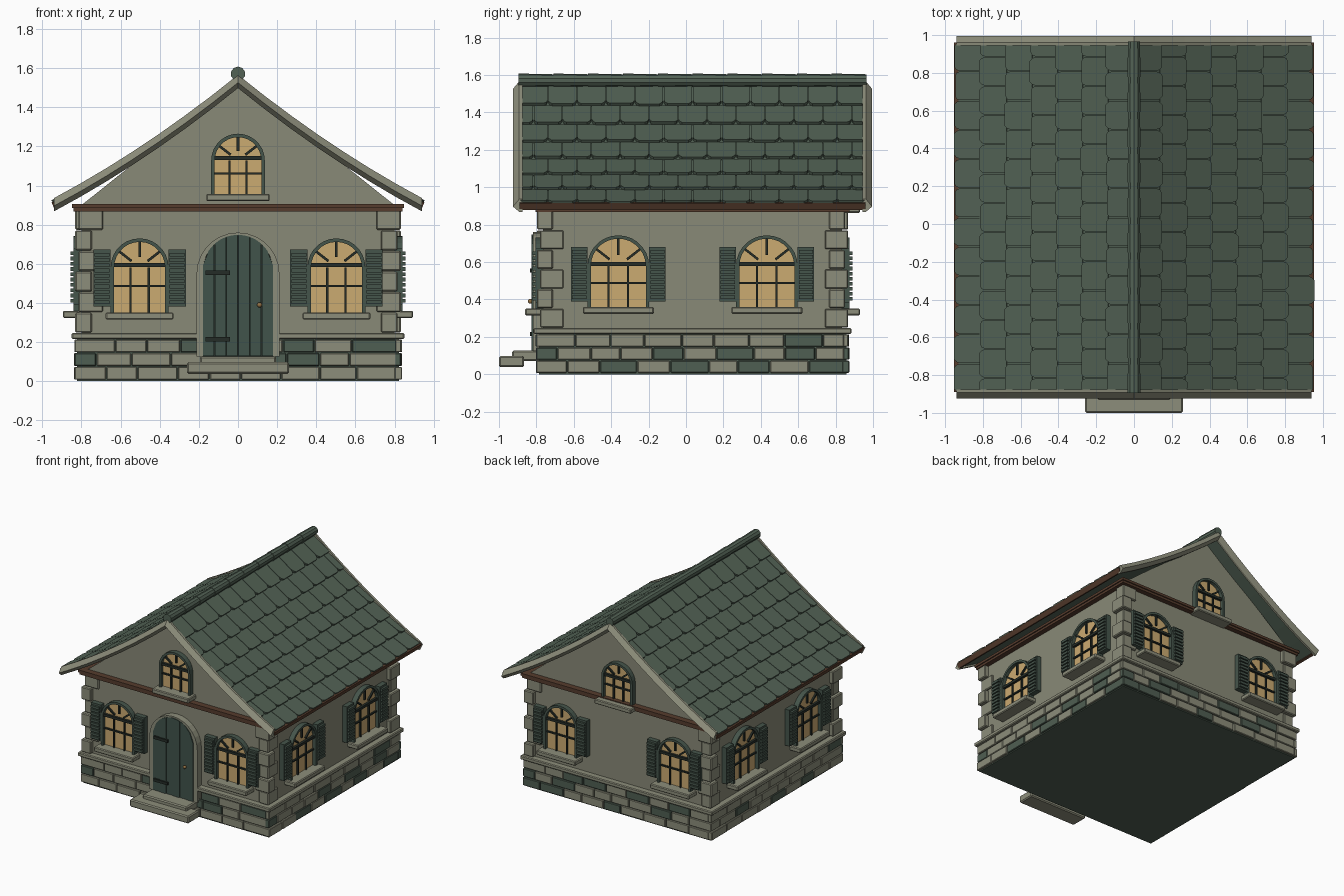
import bpy, bmesh, math, random
from mathutils import Matrix, Vector

if "Cube" in bpy.data.objects:
    bpy.data.objects.remove(bpy.data.objects["Cube"])
random.seed(4)
CY = 0.035          # centre of the square house along y
WALL = 0.80         # half width of the walls


def material(name, *rgb):
    m = bpy.data.materials.new(name)
    m.use_nodes = True
    m.diffuse_color = (*rgb, 1)
    m.node_tree.nodes["Principled BSDF"].inputs["Base Color"].default_value = (*rgb, 1)
    return m


STONE = material("stone", 0.265, 0.268, 0.197)
PLASTER = material("plaster", 0.25, 0.253, 0.184)
MOSS = material("mossy_stone", 0.078, 0.112, 0.084)
ROOF = material("roof_green", 0.085, 0.122, 0.09)
DOOR = material("door_green", 0.052, 0.087, 0.07)
SHUTTER = material("shutter_green", 0.06, 0.09, 0.07)
DARK = material("dark_iron", 0.018, 0.025, 0.02)
GLASS = material("warm_glass", 0.60, 0.405, 0.165)
WOOD = material("brown_wood", 0.092, 0.045, 0.026)
BRASS = material("brass", 0.30, 0.17, 0.06)


class Part:
    """Collects prisms in facade space: u across, z up, d outward from the centre."""

    def __init__(self, name, *mats, side=0, bevel=0):
        self.bm, self.name, self.mats, self.side, self.bevel = bmesh.new(), name, mats, side, bevel

    def skin(self, rings, mat=0):
        """Join equal rings of points into a closed solid."""
        rings = [[self.bm.verts.new(c) for c in ring] for ring in rings]
        n = len(rings[0])
        faces = [self.bm.faces.new(rings[0]), self.bm.faces.new(rings[-1])]
        for a, b in zip(rings, rings[1:]):
            faces += [self.bm.faces.new((a[i], a[(i + 1) % n], b[(i + 1) % n], b[i])) for i in range(n)]
        for f in faces:
            f.material_index = mat

    def prism(self, pts, d0, d1, mat=0):
        self.skin([[(u, -d, z) for u, z in pts] for d in (d0, d1)], mat)

    def box(self, u0, u1, z0, z1, d0, d1, mat=0):
        self.prism([(u0, z0), (u1, z0), (u1, z1), (u0, z1)], d0, d1, mat)

    def bar(self, a, b, w, d0, d1):
        a, b = Vector(a), Vector(b)
        t = (b - a).normalized() * w / 2
        n = Vector((-t.y, t.x))
        self.prism([a + n, a - n, b - n, b + n], d0, d1)

    def band(self, outer, inner, d0, d1):
        for i in range(len(outer) - 1):
            self.prism([outer[i], outer[i + 1], inner[i + 1], inner[i]], d0, d1)

    def finish(self):
        bmesh.ops.recalc_face_normals(self.bm, faces=self.bm.faces)
        self.bm.transform(Matrix.Translation((0, CY, 0)) @ Matrix.Rotation(self.side * math.pi / 2, 4, 'Z'))
        me = bpy.data.meshes.new(self.name)
        self.bm.to_mesh(me)
        self.bm.free()
        ob = bpy.data.objects.new(self.name, me)
        bpy.context.collection.objects.link(ob)
        for m in self.mats:
            me.materials.append(m)
        if self.bevel:
            mod = ob.modifiers.new("soft_edges", 'BEVEL')
            mod.width, mod.segments = self.bevel, 1


def arch(c, r, bottom, spring, n=14):
    curve = [(c + r * math.cos(math.pi * i / n), spring + r * math.sin(math.pi * i / n)) for i in range(n + 1)]
    return [(c + r, bottom)] + curve + [(c - r, bottom)]


def window(label, side, c, r, bottom, spring, shutters=True):
    """Arched window with frame, glass, bars, sill and optional shutters."""
    ri = r - 0.018
    p = Part(label + "_glass", GLASS, side=side)
    p.prism(arch(c, ri + 0.004, bottom, spring), WALL - 0.02, WALL + 0.012)
    p.finish()
    p = Part(label + "_frame", SHUTTER, side=side)
    p.band(arch(c, r, bottom, spring), arch(c, ri, bottom, spring), WALL - 0.02, WALL + 0.04)
    p.finish()
    p = Part(label + "_bars", DARK, side=side)
    d0, d1 = WALL, WALL + 0.025
    p.bar((c - ri, spring + 0.012), (c + ri, spring + 0.012), 0.02, d0, d1 + 0.006)
    mid = (bottom + spring) / 2 + 0.02
    p.bar((c - ri, mid), (c + ri, mid), 0.011, d0, d1)
    for s in (-1, 1):
        p.bar((c + s * ri * 0.36, bottom), (c + s * ri * 0.36, spring), 0.011, d0, d1)
    for a in (38, 90, 142):
        v = Vector((math.cos(math.radians(a)), math.sin(math.radians(a))))
        o = Vector((c, spring))
        p.bar(o + v * ri * 0.4, o + v * ri, 0.013, d0, d1)
    p.finish()
    p = Part(label + "_sill", STONE, side=side, bevel=0.006)
    p.box(c - r - 0.025, c + r + 0.025, bottom - 0.037, bottom, WALL - 0.02, WALL + 0.095)
    p.finish()
    if not shutters:
        return
    p = Part(label + "_shutters", SHUTTER, side=side)
    z0, z1 = bottom + 0.03, bottom + 0.32
    for s in (-1, 1):
        a, b = sorted((c + s * r, c + s * (r + 0.088)))
        p.box(a, b, z0, z1, WALL - 0.01, WALL + 0.04)
        for i in range(10):
            z = z0 + 0.012 + i * 0.027
            p.box(a + 0.006, b - 0.006, z, z + 0.019, WALL, WALL + 0.056)
    p.finish()


# Solid base, walls and gable
p = Part("foundation_core", MOSS)
p.box(-0.822, 0.822, 0, 0.22, -0.822, 0.822)
p.finish()
p = Part("walls", PLASTER)
p.box(-WALL, WALL, 0.2, 0.9, -WALL, WALL)
p.prism([(-WALL, 0.9), (WALL, 0.9), (0.53, 1.115), (0, 1.515), (-0.53, 1.115)], -WALL, WALL)
p.finish()

# Foundation bricks, ledge, corner blocks and wooden band on each side
for side in range(4):
    p = Part("foundation_bricks", STONE, MOSS, side=side, bevel=0.004)
    for row in range(3):
        u, z = -0.835, 0.008 + row * 0.07
        first = True
        while u < 0.814:
            w = random.uniform(0.15, 0.21) * (0.6 if first and row % 2 else 1)
            e = 0.814 if u + w > 0.73 else u + w
            p.box(u, e - 0.005, z, z + 0.065, 0.8, 0.835 + random.uniform(-0.004, 0.004), int(random.random() < 0.2))
            u, first = e, False
    p.finish()
    p = Part("foundation_ledge", STONE, side=side, bevel=0.006)
    for a, b in ([(-0.85, -0.2), (0.2, 0.85)] if side == 0 else [(-0.85, 0.85)]):
        p.box(a, b, 0.215, 0.247, 0.79, 0.85)
    p.finish()
    p = Part("corner_blocks", STONE, side=side, bevel=0.006)
    for i in range(6):
        z = 0.247 + i * 0.105
        wide = (i + side) % 2
        out = 0.832 if wide else 0.815
        # each block wraps its corner, long on alternating walls
        la, lb = (0.125, 0.085) if wide else (0.085, 0.125)
        p.box(out - la, out, z + 0.002, z + 0.103, out - lb, out)
    p.finish()
    p = Part("wall_band", WOOD, side=side)
    p.box(-0.84, 0.84, 0.868, 0.888, 0.78, 0.84)
    p.box(-0.848, 0.848, 0.886, 0.906, 0.78, 0.848)
    p.finish()

# Windows
for s in (-1, 1):
    window("front_window", 0, s * 0.503, 0.148, 0.352, 0.582)
    window("back_window", 2, s * 0.503, 0.148, 0.352, 0.582)
    for side in (1, 3):
        window("side_window", side, s * 0.397, 0.165, 0.36, 0.578)
window("front_gable_window", 0, 0, 0.137, 0.957, 1.128, False)
window("back_gable_window", 2, 0, 0.137, 0.9, 1.07, False)

# Door with stone surround, planks, hinges and knob
p = Part("door_surround", STONE)
p.band(arch(0, 0.212, 0.125, 0.548), arch(0, 0.178, 0.125, 0.568), 0.78, 0.853)
p.finish()
p = Part("door_back", DARK)
p.prism(arch(0, 0.18, 0.125, 0.568), 0.78, 0.84)
p.finish()
p = Part("door_planks", DOOR)
R, N = 0.18, 6
for i in range(N):
    a, b = -R + i * 2 * R / N + 0.002, -R + (i + 1) * 2 * R / N - 0.002
    top = [(u, 0.568 + math.sqrt(max(0, R * R - u * u))) for u in (b, (a + b) / 2, a)]
    p.prism([(a, 0.128), (b, 0.128)] + top, 0.8, 0.856 + 0.004 * (i % 2))
p.finish()
p = Part("door_hinges", DARK)
for z in (0.215, 0.555):
    p.box(-0.165, -0.04, z - 0.011, z + 0.011, 0.84, 0.87)
p.finish()
bpy.ops.mesh.primitive_uv_sphere_add(segments=12, ring_count=8, radius=0.013, location=(0.11, CY - 0.867, 0.39))
knob = bpy.context.object
knob.name = "door_knob"
knob.data.materials.append(BRASS)
bpy.ops.object.shade_smooth_by_angle()

# Steps
p = Part("door_steps", STONE, bevel=0.008)
p.box(-0.195, 0.195, 0.07, 0.127, 0.8, 0.965)
p.box(-0.26, 0.26, 0.038, 0.097, 0.9, 1.035)
p.finish()


# Curved roof
def height(x):
    return 1.538 - 0.808 * x + 0.147 * x * x


ROWS, EAVE, HALF = 7, 0.94, 0.928
xs = [EAVE * i / ROWS for i in range(ROWS + 1)]

p = Part("roof_deck", ROOF)
for s in (-1, 1):
    p.band([(s * x, height(x)) for x in xs], [(s * x, height(x) - 0.025) for x in xs], -HALF, HALF)
p.finish()

# Verge boards with a ridged outer face
SECTION = [(0.91, 0.028), (0.927, 0.028), (0.96, -0.012), (0.927, -0.04), (0.91, -0.04)]
p = Part("gable_verges", STONE)
for end in (-1, 1):
    path = [-x for x in reversed(xs[1:])] + xs
    p.skin([[(x, end * d, height(abs(x)) + dz) for d, dz in SECTION] for x in path])
p.finish()
p = Part("eave_boards", WOOD)
for s in (-1, 1):
    p.prism([(s * 0.92, 0.885), (s * 0.938, 0.878), (s * 0.953, 0.915), (s * 0.93, 0.92)], -0.925, 0.925)
p.finish()

# Overlapping tiles with clipped lower corners
p = Part("roof_tiles", ROOF)
COLS = 12
W = 2 * HALF / COLS
for s in (-1, 1):
    for row in range(ROWS):
        a = Vector((xs[row], height(xs[row])))
        b = Vector((xs[row + 1], height(xs[row + 1])))
        n = Vector((a.y - b.y, b.x - a.x)).normalized()
        for col in range(COLS + row % 2):
            y0 = -HALF + (col - 0.5 * (row % 2)) * W
            y0, y1 = max(y0, -HALF) + 0.002, min(y0 + W, HALF) - 0.002
            drop = 1 + random.uniform(-0.03, 0.03)
            outline = [(y0, 0), (y0, 0.82), (y0 + 0.006, 0.93), (y0 + 0.02, drop),
                       (y1 - 0.02, drop), (y1 - 0.006, 0.93), (y1, 0.82), (y1, 0)]
            rings = []
            for base, lift in ((0.001, 0.001), (0.006, 0.015)):
                pts = [(y, a.lerp(b, t) + n * (base + lift * t)) for y, t in outline]
                rings.append([(s * q.x, y, q.y) for y, q in pts])
            p.skin(rings)
p.finish()

# Ridge caps
p = Part("ridge_caps", ROOF)
CAPS = 10
for i in range(CAPS):
    step = 2 * 0.93 / CAPS
    m = Matrix.Translation((0, -0.93 + (i + 0.5) * step, 1.571)) @ Matrix.Rotation(math.pi / 2, 4, 'X')
    bmesh.ops.create_cone(p.bm, cap_ends=True, segments=10, radius1=0.033, radius2=0.037, depth=step, matrix=m)
p.finish()
